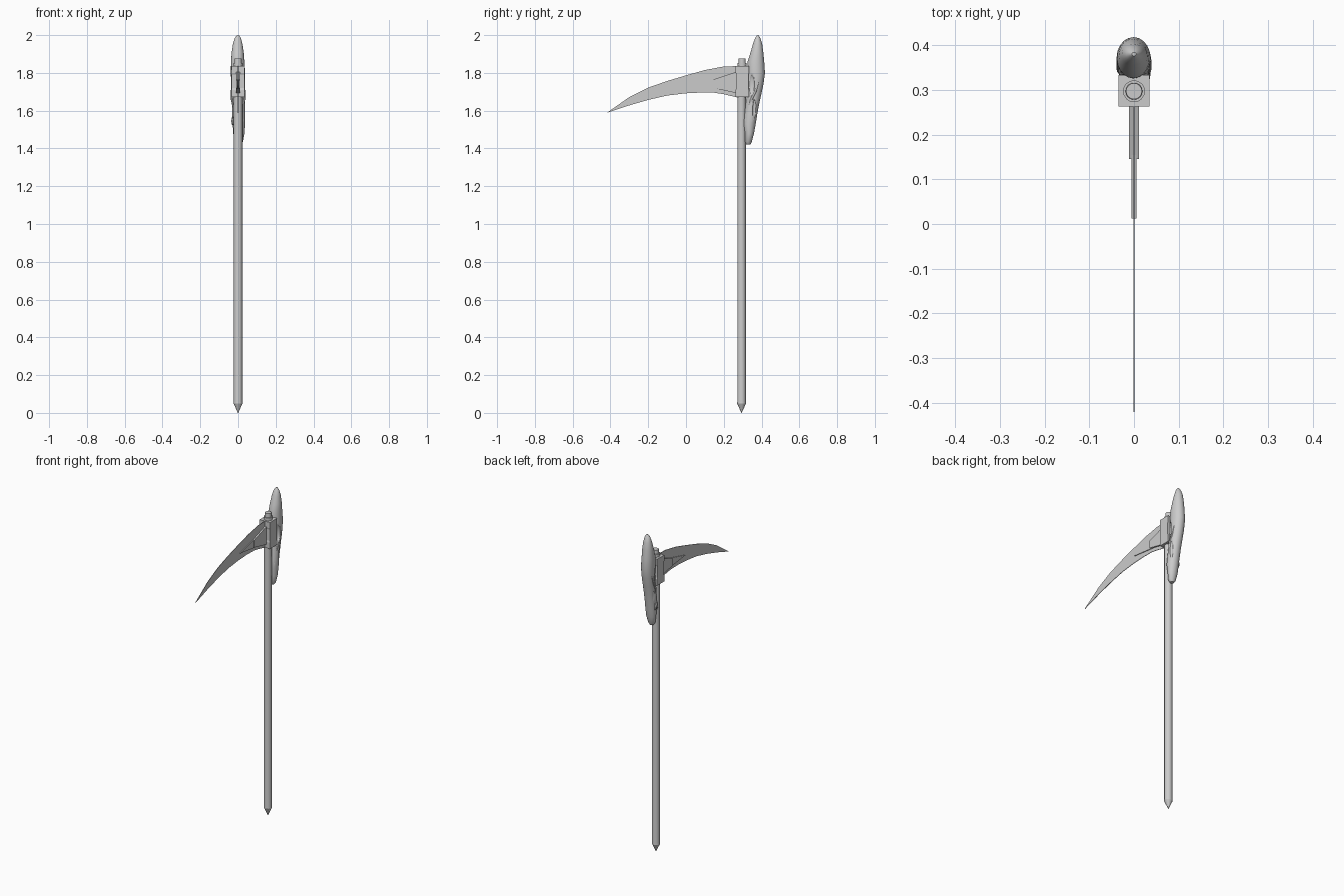
import bpy, bmesh
from math import sin, cos, pi

if "Cube" in bpy.data.objects:
    bpy.data.objects.remove(bpy.data.objects["Cube"])

SY = 0.294  # shaft centre in y


def make(name, bm, smooth=None):
    bmesh.ops.recalc_face_normals(bm, faces=bm.faces)
    me = bpy.data.meshes.new(name)
    bm.to_mesh(me)
    bm.free()
    ob = bpy.data.objects.new(name, me)
    bpy.context.collection.objects.link(ob)
    if smooth:
        bpy.ops.object.select_all(action='DESELECT')
        ob.select_set(True)
        bpy.context.view_layer.objects.active = ob
        bpy.ops.object.shade_smooth_by_angle(angle=smooth)
    return ob


def loft(name, rings, n, smooth=None, start=0.0):
    """Stack elliptical rings (cx, cy, z, rx, ry) and cap the ends."""
    bm = bmesh.new()
    loops = [[bm.verts.new((cx + rx * cos(start + 2 * pi * i / n),
                            cy + ry * sin(start + 2 * pi * i / n), z))
              for i in range(n)] for cx, cy, z, rx, ry in rings]
    for a, b in zip(loops, loops[1:]):
        for i in range(n):
            j = (i + 1) % n
            bm.faces.new((a[i], a[j], b[j], b[i]))
    bm.faces.new(loops[0])
    bm.faces.new(loops[-1])
    return make(name, bm, smooth)


def plate(name, pts, half):
    """Extrude a (y, z) outline symmetrically along x."""
    bm = bmesh.new()
    f = bm.faces.new([bm.verts.new((-half, y, z)) for y, z in pts])
    r = bmesh.ops.extrude_face_region(bm, geom=[f])
    for v in r['geom']:
        if isinstance(v, bmesh.types.BMVert):
            v.co.x = half
    return make(name, bm)


def ellipsoid(name, loc, scale, smooth=0.6):
    bm = bmesh.new()
    bmesh.ops.create_uvsphere(bm, u_segments=16, v_segments=10, radius=1)
    for v in bm.verts:
        v.co = [v.co[i] * scale[i] + loc[i] for i in range(3)]
    return make(name, bm, smooth)


# shaft with pointed foot
loft("shaft", [(0, SY, z, r, r) for z, r in
               ((0, .001), (.05, .0235), (.06, .0225), (1.70, .0225))], 16, 0.5)

# socket block, slightly waisted
h = .035 * 2 ** .5
loft("socket_block", [(0, .298, z, h, h * k) for z, k in
                      ((1.672, 1), (1.71, 1), (1.72, .92), (1.79, .92),
                       (1.80, 1), (1.836, 1))], 4, start=pi / 4)

# peg cap on top
loft("peg_cap", [(0, .297, z, r, r) for z, r in
                 ((1.83, .0245), (1.853, .0245), (1.853, .019), (1.877, .018))], 16, 0.5)

# curved blade
top = [(.28, 1.836), (.20, 1.834), (.10, 1.815), (0, 1.787), (-.10, 1.757),
       (-.20, 1.722), (-.30, 1.672), (-.36, 1.630), (-.42, 1.588)]
low = [(-.30, 1.628), (-.20, 1.657), (-.10, 1.680), (0, 1.692), (.08, 1.696),
       (.15, 1.695), (.20, 1.687), (.28, 1.668)]
plate("blade", top + low, .0015)

# wedge reinforcements where blade meets socket
plate("blade_wedge", [(.28, 1.80), (.28, 1.70), (.012, 1.732)], .006)
plate("blade_root_plate", [(.28, 1.81), (.145, 1.765), (.145, 1.72), (.28, 1.69)], .011)

# stretched skull ornament behind the head: z, y front, y back, half width, x shift
prof = [(1.422, .318, .342, .012, .004), (1.435, .312, .348, .022, .004),
        (1.48, .312, .360, .030, .004), (1.53, .302, .369, .033, .004),
        (1.58, .308, .377, .034, .003), (1.63, .315, .386, .034, .002),
        (1.68, .322, .397, .035, .001), (1.74, .325, .410, .037, 0),
        (1.80, .325, .418, .038, -.001), (1.86, .326, .414, .036, -.002),
        (1.91, .342, .409, .032, -.002), (1.955, .355, .403, .025, -.002),
        (1.985, .366, .393, .016, -.001), (2.0, .376, .384, .005, 0)]
skull = loft("skull", [(c, (a + b) / 2, z, w, (b - a) / 2)
                       for z, a, b, w, c in prof], 20, 0.6)

# eye and cheek hollows carved on both sides
for s in (-1, 1):
    for loc, sc in (((s * .034, .345, 1.74), (.013, .018, .05)),
                    ((s * .036, .362, 1.60), (.010, .010, .06))):
        cut = ellipsoid("hollow_cutter", loc, sc)
        cut.hide_render = True
        cut.hide_viewport = True
        m = skull.modifiers.new("hollow", 'BOOLEAN')
        m.operation = 'DIFFERENCE'
        m.object = cut

# cheekbones and teeth
for s in (-1, 1):
    loft("cheekbone", [(s * .026, .332, 1.62, .004, .004), (s * .034, .346, 1.66, .005, .008),
                       (s * .035, .366, 1.70, .004, .007), (s * .033, .382, 1.75, .003, .004)], 8, 0.6)
    for i in range(4):
        ellipsoid("tooth", (s * (.024 + .002 * i), .318 + .009 * i, 1.545), (.006, .0045, .022))
